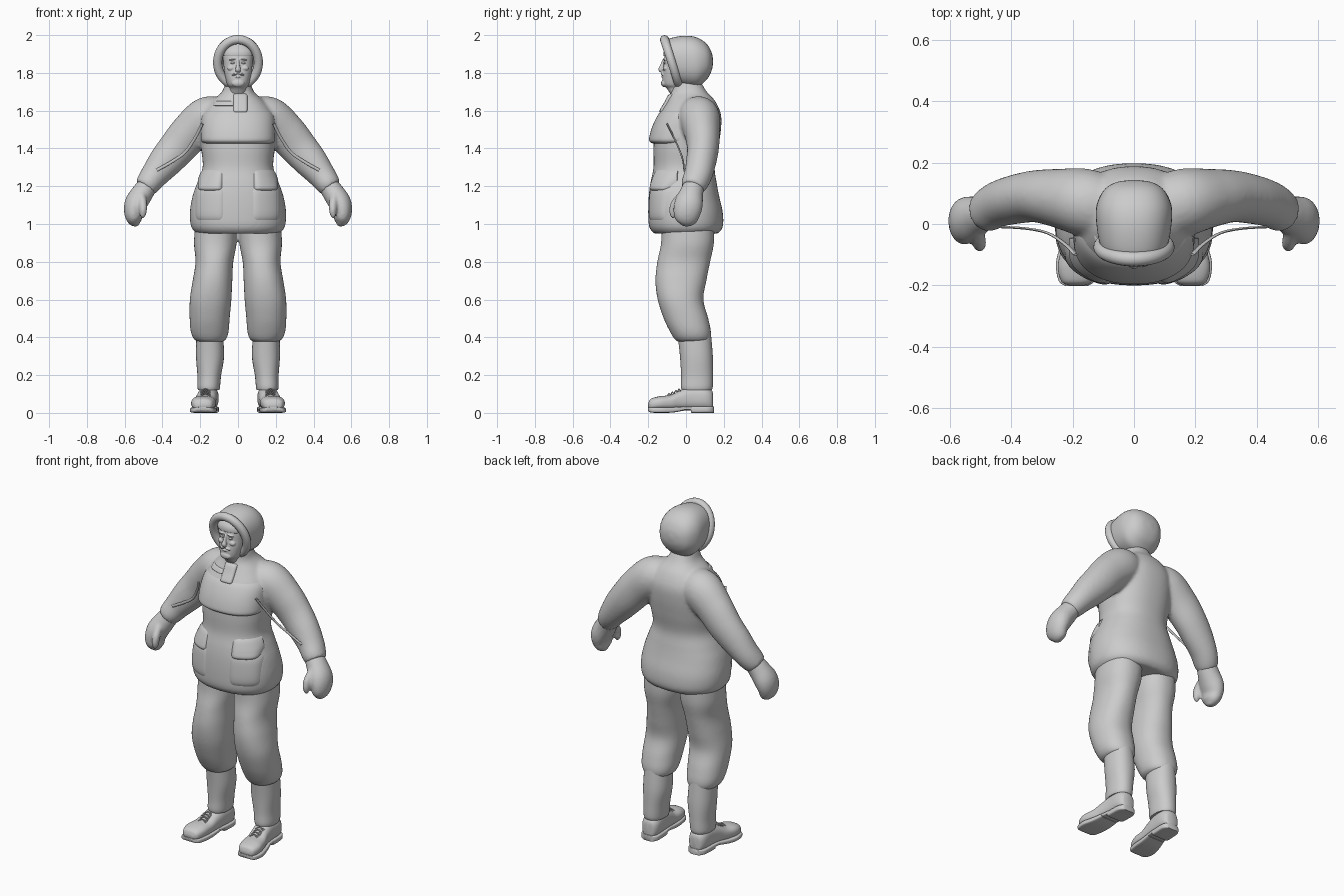
import bpy, bmesh, math
from mathutils import Vector, Matrix

cube = bpy.data.objects.get("Cube")
if cube:
    bpy.data.objects.remove(cube)

grey = bpy.data.materials.new("plain grey")
grey.use_nodes = True
grey.diffuse_color = (0.6, 0.6, 0.6, 1)
grey.node_tree.nodes["Principled BSDF"].inputs["Base Color"].default_value = (0.6, 0.6, 0.6, 1)


# ---------- helpers ----------
def spline(rows, t):
    """Smooth interpolation through rows, t from 0 to 1."""
    f = min(max(t, 0), 1) * (len(rows) - 1)
    i = min(int(f), len(rows) - 2)
    f -= i
    a, b, c, d = (rows[min(max(k, 0), len(rows) - 1)] for k in range(i - 1, i + 3))
    return [q + f * ((r - p) / 2 + f * (p - 2.5 * q + 2 * r - s / 2 + f * (1.5 * (q - r) + (s - p) / 2)))
            for p, q, r, s in zip(a, b, c, d)]


def power(v, n):
    return math.copysign(abs(v) ** (2 / n), v)


def section(row, a, n, axis):
    """Point on a rounded cross-section: row = position, centre x, half width, low, high."""
    t, c, half, lo, hi = row
    u = c + half * power(math.cos(a), n)
    v = (lo + hi) / 2 + (hi - lo) / 2 * power(math.sin(a), n)
    return Vector((u, v, t) if axis == "z" else (u, t, v))


def skin(bm, rings):
    """Bridge rings of points and cap both ends."""
    rings = [[bm.verts.new(p) for p in ring] for ring in rings]
    k = len(rings[0])
    faces = [bm.faces.new((r[i], r[(i + 1) % k], s[(i + 1) % k], s[i]))
             for r, s in zip(rings, rings[1:]) for i in range(k)]
    faces += [bm.faces.new(rings[0]), bm.faces.new(rings[-1])]
    bmesh.ops.recalc_face_normals(bm, faces=faces)


def loft(bm, rows, axis="z", n=2.2, sides=40, steps=6, warp=lambda p: p):
    count = (len(rows) - 1) * steps
    skin(bm, [[warp(section(spline(rows, j / count), math.tau * i / sides, n, axis))
               for i in range(sides)] for j in range(count + 1)])


def tube(bm, rows, sides=24, steps=6):
    """Sweep an ellipse: row = x, y, z, radius across, radius front to back."""
    count = (len(rows) - 1) * steps
    pts = [spline(rows, j / count) for j in range(count + 1)]
    rings = []
    for j, p in enumerate(pts):
        d = Vector(pts[min(j + 1, count)][:3]) - Vector(pts[max(j - 1, 0)][:3])
        across = d.cross(Vector((0, 1, 0))).normalized()
        depth = across.cross(d).normalized()
        rings.append([Vector(p[:3]) + across * p[3] * math.cos(math.tau * i / sides)
                      + depth * p[4] * math.sin(math.tau * i / sides) for i in range(sides)])
    skin(bm, rings)


def ball(bm, loc, size, tilt=0):
    m = Matrix.Translation(loc) @ Matrix.Rotation(tilt, 4, "Y") @ Matrix.Diagonal((*size, 1))
    bmesh.ops.create_uvsphere(bm, u_segments=20, v_segments=12, radius=1, matrix=m)


def mirror(bm):
    copy = bmesh.ops.duplicate(bm, geom=bm.verts[:] + bm.edges[:] + bm.faces[:])["geom"]
    for e in copy:
        if isinstance(e, bmesh.types.BMVert):
            e.co.x *= -1
    bmesh.ops.reverse_faces(bm, faces=[e for e in copy if isinstance(e, bmesh.types.BMFace)])


def finish(name, bm, voxel=0, relax=5):
    mesh = bpy.data.meshes.new(name)
    bm.to_mesh(mesh)
    bm.free()
    mesh.materials.append(grey)
    ob = bpy.data.objects.new(name, mesh)
    bpy.context.collection.objects.link(ob)
    bpy.ops.object.select_all(action="DESELECT")
    ob.select_set(True)
    bpy.context.view_layer.objects.active = ob
    bpy.ops.object.shade_smooth_by_angle(angle=math.radians(50))
    if voxel:
        blend = ob.modifiers.new("blend", "REMESH")
        blend.mode, blend.voxel_size, blend.use_smooth_shade = "VOXEL", voxel, True
        soft = ob.modifiers.new("soften", "SMOOTH")
        soft.factor, soft.iterations = 0.5, relax


# ---------- jacket ----------
TORSO = [(.95, 0, .22, -.17, .17), (.985, 0, .248, -.195, .195), (1.06, 0, .255, -.2, .195),
         (1.15, 0, .24, -.197, .175), (1.22, 0, .215, -.188, .162), (1.3, 0, .187, -.172, .152),
         (1.4, 0, .195, -.172, .17), (1.5, 0, .2, -.165, .185), (1.58, 0, .19, -.14, .185),
         (1.65, 0, .14, -.1, .155), (1.7, 0, .085, -.08, .11), (1.76, 0, .065, -.075, .075)]
jacket = bmesh.new()
tube(jacket, [(.08, .045, 1.58, .09, .1), (.16, .07, 1.56, .115, .11), (.25, .085, 1.485, .108, .095),
              (.32, .09, 1.405, .1, .085), (.385, .08, 1.33, .09, .08), (.44, .065, 1.262, .075, .075),
              (.475, .045, 1.215, .066, .07), (.495, .035, 1.19, .058, .06)])
mirror(jacket)
loft(jacket, TORSO, n=2.3, sides=56)
finish("jacket", jacket, 0.01, 6)


def torso_row(z):
    lo, hi = 0, 1
    for _ in range(30):
        mid = (lo + hi) / 2
        lo, hi = (mid, hi) if spline(TORSO, mid)[0] < z else (lo, mid)
    return spline(TORSO, lo)


def patch(name, x0, x1, z0, z1, thick, fade=0, p=6, both=False, cells=36):
    """Padded cloth panel lying on the jacket front, sinking in at its rim."""
    bm = bmesh.new()
    grid = []
    for j in range(cells + 1):
        v = 2 * j / cells - 1
        row = torso_row(z0 + (z1 - z0) * j / cells)
        line = []
        for i in range(cells + 1):
            u = 2 * i / cells - 1
            x = x0 + (x1 - x0) * i / cells
            a = -math.acos(power(max(-.99, min(.99, x / row[2])), 4 / 2.3))
            q = section(row, a, 2.3, "z")
            lift = thick * (1 - fade * (v + 1) / 2) * (1 - abs(u) ** p - abs(v) ** p)
            out = Vector((q.x * .5, q.y, 0)).normalized()
            line.append(bm.verts.new(q + out * max(-.012, lift)))
        grid.append(line)
    for r, s in zip(grid, grid[1:]):
        for i in range(cells):
            bm.faces.new((r[i], r[i + 1], s[i + 1], s[i]))
    if both:
        mirror(bm)
    finish(name, bm)


patch("chest_pocket", -.198, .198, 1.425, 1.6, .03, fade=.85, p=10)
patch("hip_pocket_flaps", .085, .212, 1.175, 1.285, .02, fade=.6, both=True)
patch("hip_pockets", .08, .225, 1.02, 1.2, .008, both=True)
patch("collar_tab", -.025, .05, 1.59, 1.69, .012, p=8)
patch("collar_strap", -.13, -.02, 1.625, 1.65, .008)

# Mitten cords hanging from the chest to the cuffs
cords = bmesh.new()
tube(cords, [(.19, -.1, 1.53, .008, .004), (.225, -.065, 1.46, .008, .004), (.28, -.03, 1.38, .008, .004),
             (.35, -.015, 1.33, .008, .004), (.43, -.01, 1.285, .008, .004)], sides=10)
mirror(cords)
finish("mitten_cords", cords)

# ---------- mittens ----------
mittens = bmesh.new()
tube(mittens, [(.47, .045, 1.215, .05, .055), (.505, .03, 1.165, .058, .062), (.54, .015, 1.11, .06, .075),
               (.553, .005, 1.06, .05, .072), (.545, 0, 1.015, .037, .055), (.535, -.005, .99, .01, .015)])
tube(mittens, [(.51, -.02, 1.15, .022, .025), (.503, -.06, 1.1, .022, .024),
               (.503, -.068, 1.055, .018, .02), (.507, -.068, 1.03, .006, .006)], sides=16)
mirror(mittens)
finish("mittens", mittens, 0.008, 3)

# ---------- trousers and boots ----------
trousers = bmesh.new()
loft(trousers, [(1.02, .115, .11, -.13, .15), (.9, .12, .113, -.132, .148), (.8, .125, .1, -.152, .128),
                (.7, .135, .105, -.162, .108), (.6, .145, .11, -.15, .092), (.5, .15, .106, -.118, .118),
                (.43, .15, .1, -.085, .132), (.39, .148, .085, -.06, .128), (.375, .147, .06, -.04, .11)])
mirror(trousers)
finish("trousers", trousers, 0.009, 4)

gaiters = bmesh.new()
loft(gaiters, [(.42, .15, .07, -.045, .132), (.3, .148, .074, -.032, .142), (.2, .152, .063, -.026, .143),
               (.14, .155, .06, -.027, .142), (.12, .155, .056, -.022, .136)])
mirror(gaiters)
finish("lower_legs", gaiters)

boots = bmesh.new()
loft(boots, [(-.2, .186, .025, .03, .05), (-.187, .186, .05, .015, .074), (-.14, .184, .064, .015, .088),
             (-.08, .176, .06, .015, .095), (-.03, .167, .055, .015, .12), (.03, .16, .054, .015, .14),
             (.1, .157, .054, .015, .14), (.135, .156, .04, .015, .12), (.144, .156, .015, .03, .1)],
     axis="y", n=2.5)
mirror(boots)
finish("boots", boots)

soles = bmesh.new()
loft(soles, [(-.202, .187, .035, .012, .03), (-.185, .187, .058, .002, .03), (-.13, .185, .069, 0, .03),
             (-.07, .176, .064, .002, .03), (-.01, .166, .056, .012, .035)], axis="y", n=5)
loft(soles, [(-.015, .166, .056, .014, .035), (.03, .16, .056, .012, .035), (.032, .16, .056, 0, .035),
             (.11, .157, .056, 0, .035), (.14, .156, .042, 0, .035), (.147, .156, .025, 0, .035)], axis="y", n=5)
mirror(soles)
finish("boot_soles", soles)

laces = bmesh.new()
for k in range(4):
    y, z = -.09 + .018 * k, .098 + .008 * k
    for s in (-1, 1):
        tube(laces, [(.172 - .025, y - s * .008, z - .008, .003, .003), (.172, y, z + .004, .003, .003),
                     (.172 + .025, y + s * .008, z - .008, .003, .003)], sides=8, steps=4)
mirror(laces)
finish("boot_laces", laces)


# ---------- hood ----------
def lean(p):
    """Tilt the hood opening forward at the top, fading out to the back."""
    fade = min(1, max(0, (.1 - p.y) / .17))
    return p + Vector((0, (1.855 - p.z) * .32 * fade, 0))


hood = bmesh.new()
loft(hood, [(-.04, 0, .082, 1.76, 1.94), (-.068, 0, .108, 1.737, 1.972), (0, 0, .122, 1.725, 1.995),
            (.06, 0, .122, 1.73, 1.99), (.11, 0, .098, 1.765, 1.953), (.135, 0, .06, 1.81, 1.91),
            (.143, 0, .012, 1.85, 1.872)], axis="y", n=2.3, warp=lean)
finish("hood", hood)

rim = bmesh.new()
loops = []
for i in range(64):
    a = math.tau * i / 64
    out = Vector((math.sin(a), 0, math.cos(a)))
    centre = lean(Vector((.108 * out.x, -.075, 1.855 + .121 * out.z)))
    loops.append([rim.verts.new(centre + .024 * (out * math.cos(b) + Vector((0, 1, 0)) * math.sin(b)))
                  for b in (math.tau * j / 16 for j in range(16))])
for i, r in enumerate(loops):
    s = loops[(i + 1) % 64]
    for j in range(16):
        rim.faces.new((r[j], s[j], s[(j + 1) % 16], r[(j + 1) % 16]))
bmesh.ops.recalc_face_normals(rim, faces=rim.faces[:])
finish("hood_rim", rim)

# ---------- face ----------
face = bmesh.new()
loft(face, [(1.67, 0, .05, -.07, .02), (1.715, 0, .045, -.1, .02), (1.74, 0, .058, -.122, .02),
            (1.79, 0, .07, -.124, .02), (1.84, 0, .076, -.118, .02), (1.9, 0, .078, -.112, .02),
            (1.95, 0, .06, -.085, .02)], n=2.3)
tube(face, [(0, -.114, 1.868, .007, .01), (0, -.127, 1.835, .01, .012), (0, -.133, 1.817, .015, .013),
            (0, -.122, 1.806, .01, .006)], sides=16)
for s in (-1, 1):
    ball(face, (s * .028, -.113, 1.872), (.021, .01, .005), s * .15)
    ball(face, (s * .037, -.108, 1.825), (.02, .014, .014))
    ball(face, (s * .015, -.125, 1.795), (.02, .009, .006), s * .35)
ball(face, (0, -.123, 1.779), (.017, .008, .005))
ball(face, (0, -.116, 1.745), (.034, .016, .02))
finish("face", face, 0.003, 2)

eyes = bmesh.new()
ball(eyes, (.028, -.112, 1.853), (.012, .008, .006))
mirror(eyes)
finish("eyes", eyes)

cap = bmesh.new()
loft(cap, [(1.888, 0, .078, -.112, .02), (1.892, 0, .084, -.119, .02), (1.92, 0, .08, -.114, .02),
           (1.955, 0, .058, -.085, .02)], n=2.3)
finish("cap", cap)
